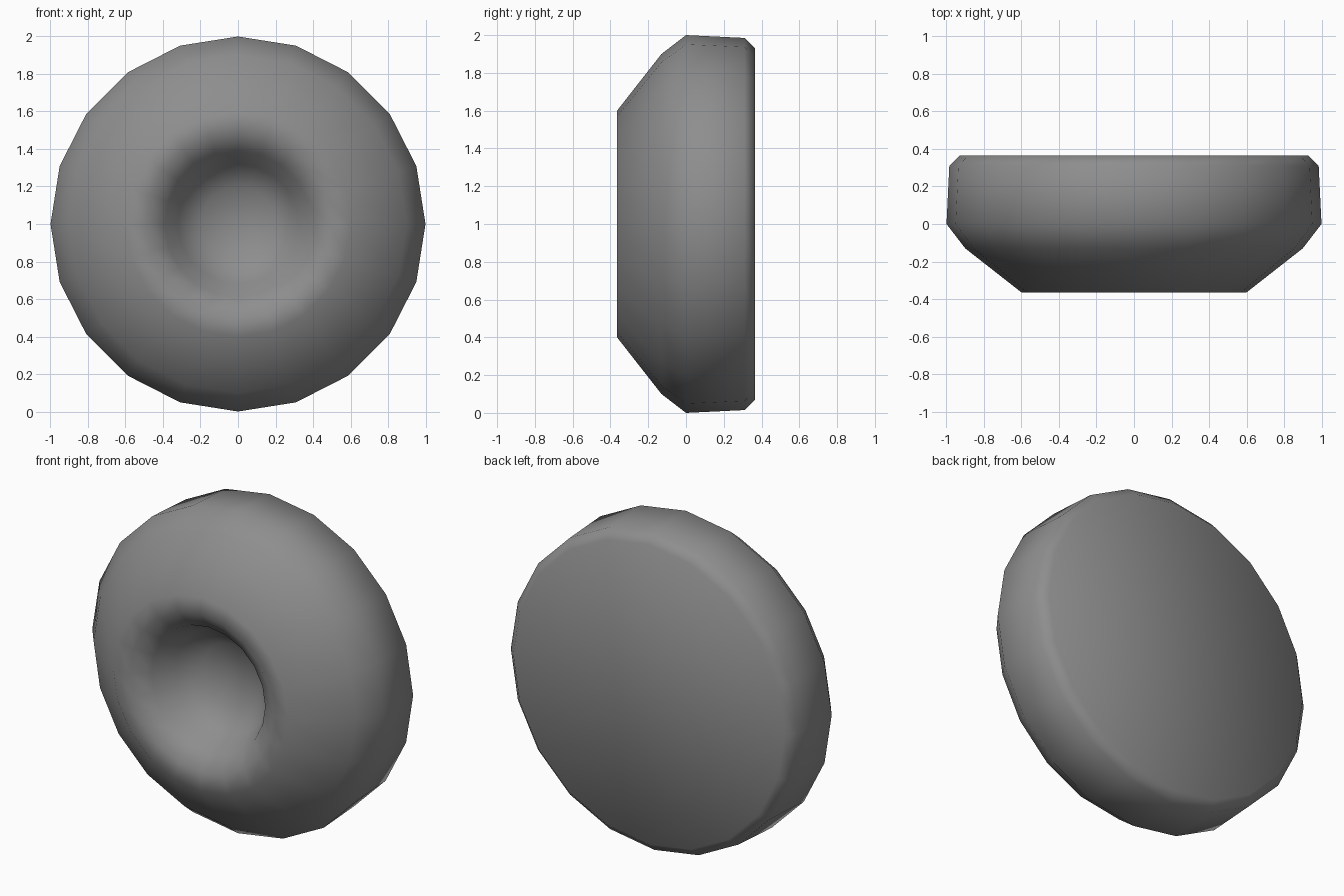
import bpy
import bmesh
from math import tau
from mathutils import Vector

cube = bpy.data.objects.get("Cube")
if cube:
    bpy.data.objects.remove(cube, do_unlink=True)

SIDES = 20

grey = bpy.data.materials.new("mid_grey")
grey.use_nodes = True
colour = (0.27, 0.27, 0.27, 1)
grey.diffuse_color = colour
grey.node_tree.nodes["Principled BSDF"].inputs["Base Color"].default_value = colour

# Radius and depth, from the hollow's centre over the rim to the back edge
profile = [(0, -0.03), (0.2, -0.06), (0.32, -0.15), (0.39, -0.29), (0.49, -0.36),
           (0.6, -0.365), (0.9, -0.13), (1.0, 0), (0.985, 0.31), (0.93, 0.365)]

# Spin the profile round the front-to-back axis
bm = bmesh.new()
verts = [bm.verts.new((0, y, r)) for r, y in profile]
edges = [bm.edges.new(pair) for pair in zip(verts, verts[1:])]
bmesh.ops.spin(bm, geom=verts + edges, cent=(0, 0, 0), axis=Vector((0, 1, 0)),
               angle=tau, steps=SIDES, use_merge=False)
bmesh.ops.remove_doubles(bm, verts=bm.verts, dist=0.001)

# Close the flat back
bmesh.ops.holes_fill(bm, edges=[e for e in bm.edges if e.is_boundary], sides=0)
bmesh.ops.recalc_face_normals(bm, faces=bm.faces)
bmesh.ops.translate(bm, verts=bm.verts, vec=(0, 0, 1))
for face in bm.faces:
    face.smooth = True

mesh = bpy.data.meshes.new("hollowed_disc")
bm.to_mesh(mesh)
bm.free()
mesh.materials.append(grey)
disc = bpy.data.objects.new("hollowed_disc", mesh)
bpy.context.collection.objects.link(disc)
